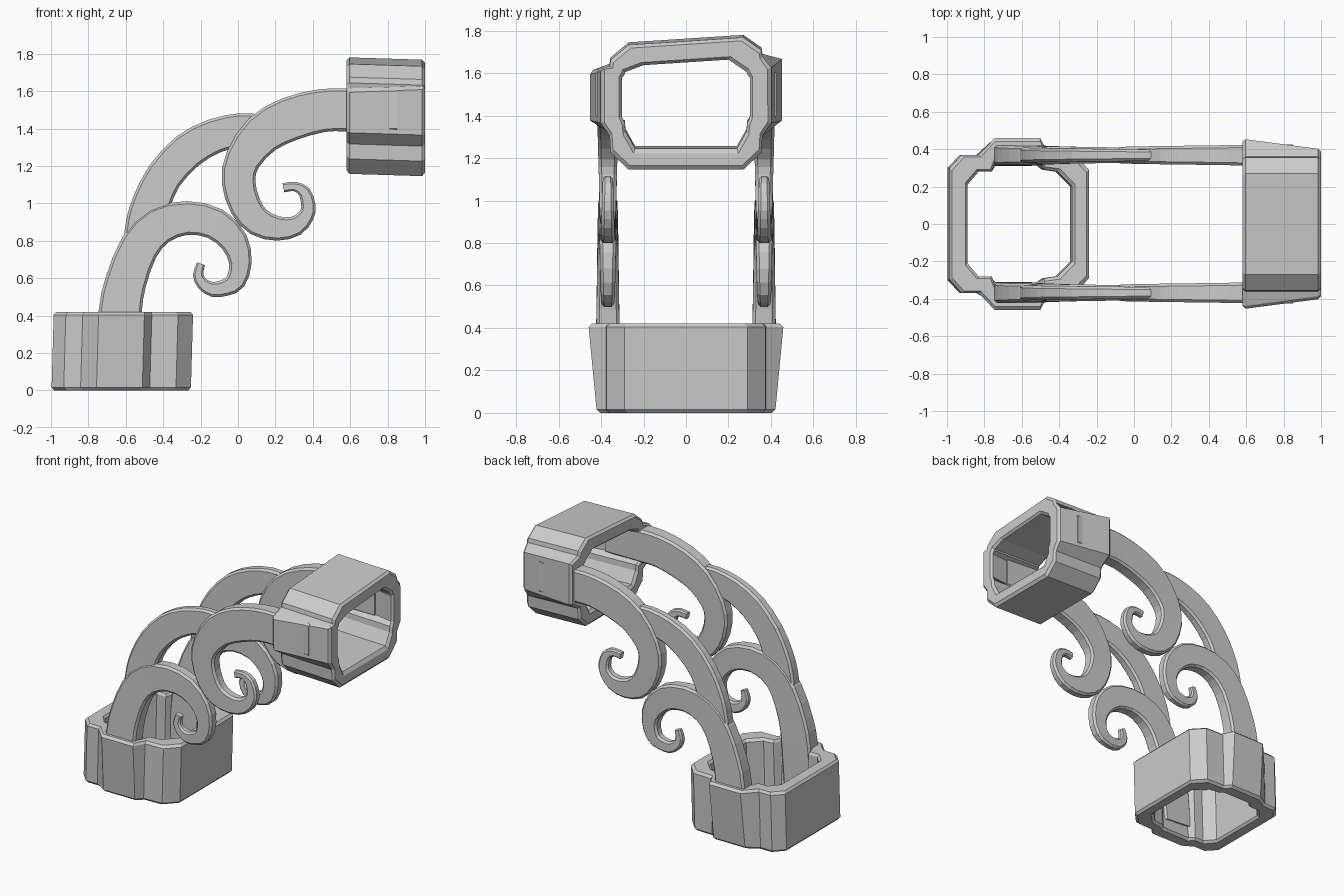
import bpy, bmesh
from mathutils import Vector

if "Cube" in bpy.data.objects:
    bpy.data.objects.remove(bpy.data.objects["Cube"])


def finish(bm, name):
    bmesh.ops.recalc_face_normals(bm, faces=bm.faces)
    me = bpy.data.meshes.new(name)
    bm.to_mesh(me)
    bm.free()
    ob = bpy.data.objects.new(name, me)
    bpy.context.collection.objects.link(ob)
    return ob


def bridge(bm, a, b):
    n = len(a)
    for i in range(n):
        j = (i + 1) % n
        bm.faces.new((a[i], a[j], b[j], b[i]))


def collar(name, outer, inner, ends, place):
    """Hollow tapered collar; half profiles are (u, y) and mirrored in y.
    Each end: (position, u shift, y of the outer bump, y of the inner pocket)."""
    bm = bmesh.new()

    def ring(half, s, du, bump):
        pts = [(u + du, bump if i in (3, 4) else y) for i, (u, y) in enumerate(half)]
        pts += [(u, -y) for u, y in reversed(pts)]
        return [bm.verts.new(place(u, y, s)) for u, y in pts]

    (s0, d0, b0, p0), (s1, d1, b1, p1) = ends
    rings = [ring(outer, s0, d0, b0), ring(outer, s1, d1, b1),
             ring(inner, s1, d1, p1), ring(inner, s0, d0, p0)]
    for i in range(4):
        bridge(bm, rings[i], rings[(i + 1) % 4])
    ob = finish(bm, name)
    bev = ob.modifiers.new("rim_chamfer", 'BEVEL')
    bev.width = 0.016
    bev.segments = 1
    bev.limit_method = 'ANGLE'
    bev.angle_limit = 1.2
    return ob


def smooth_path(pts, sub=2):
    """Catmull-Rom refinement of (x, z, width) points."""
    p = [Vector(q) for q in pts]
    p = [2 * p[0] - p[1]] + p + [2 * p[-1] - p[-2]]
    out = []
    for i in range(1, len(p) - 2):
        a, b, c, d = p[i - 1:i + 3]
        for k in range(sub):
            t = k / sub
            out.append(0.5 * (2 * b + (c - a) * t + (2 * a - 5 * b + 4 * c - d) * t * t
                              + (3 * b - a - 3 * c + d) * t ** 3))
    return out + [p[-2]]


def scroll(name, pts, thick0, thick1, y=0.368):
    """Tapering chamfered ribbon along a path, mirrored to the other side."""
    path = smooth_path(pts)
    bm = bmesh.new()
    rings = []
    n = len(path)
    for i, q in enumerate(path):
        d = path[min(i + 1, n - 1)] - path[max(i - 1, 0)]
        side = Vector((-d.y, d.x)).normalized()
        a = q.z / 2
        b = (thick0 + (thick1 - thick0) * i / (n - 1)) / 2
        c = min(0.014, a * 0.45, b * 0.45)
        sec = [(a, b - c), (a - c, b), (c - a, b), (-a, b - c),
               (-a, c - b), (c - a, -b), (a - c, -b), (a, c - b)]
        rings.append([bm.verts.new((q.x + side.x * u, y + v, q.y + side.y * u))
                      for u, v in sec])
    for r0, r1 in zip(rings, rings[1:]):
        bridge(bm, r0, r1)
    bm.faces.new(rings[0])
    bm.faces.new(rings[-1])
    ob = finish(bm, name)
    m = ob.modifiers.new("both_sides", 'MIRROR')
    m.use_axis = (False, True, False)
    return ob


# lower collar, standing upright
collar("lower_collar",
       [(-.985, .30), (-.92, .37), (-.83, .37), (-.745, .46),
        (-.50, .46), (-.46, .38), (-.32, .375), (-.24, .29)],
       [(-.89, .21), (-.83, .28), (-.76, .28), (-.73, .36),
        (-.51, .36), (-.48, .29), (-.41, .28), (-.33, .20)],
       [(0, -.012, .42, .31), (.42, 0, .46, .36)],
       lambda u, y, s: (u, y, s))

# upper collar, lying along x with a slightly tilted top
collar("upper_collar",
       [(1.755, .27), (1.69, .355), (1.66, .36), (1.63, .455),
        (1.37, .455), (1.31, .36), (1.23, .355), (1.15, .27)],
       [(1.655, .20), (1.61, .285), (1.60, .288), (1.58, .36),
        (1.40, .36), (1.37, .288), (1.33, .285), (1.25, .24)],
       [(.58, .008, .455, .36), (1.0, -.005, .40, .30)],
       lambda u, y, s: (s, y, u + (0.065 * y if u > 1.63 else 0)))

# lower scroll rising from the lower collar
scroll("lower_scroll",
       [(-.655, .10, .23), (-.63, .42, .23), (-.60, .58, .22), (-.527, .767, .21),
        (-.42, .88, .20), (-.27, .922, .18), (-.12, .89, .17), (-.02, .795, .15),
        (.013, .68, .12), (-.012, .585, .108), (-.065, .55, .09), (-.135, .54, .08),
        (-.19, .57, .065), (-.213, .62, .055), (-.198, .677, .045)],
       .115, .04)

# upper scroll hanging from the upper collar
scroll("upper_scroll",
       [(.85, 1.50, .23), (.585, 1.50, .23), (.445, 1.495, .23), (.275, 1.45, .235),
        (.13, 1.37, .22), (.026, 1.235, .19), (.003, 1.115, .18), (.04, .985, .17),
        (.11, .90, .155), (.215, .865, .13), (.31, .88, .107), (.365, .935, .085),
        (.376, .99, .077), (.355, 1.06, .066), (.303, 1.09, .05), (.243, 1.083, .05)],
       .115, .04)

# arch joining the two scrolls
scroll("linking_arch",
       [(-.53, .76, .18), (-.49, .90, .215), (-.46, 1.01, .205), (-.393, 1.147, .195),
        (-.27, 1.28, .195), (-.126, 1.36, .185), (.02, 1.395, .175), (.12, 1.40, .15)],
       .085, .06)
